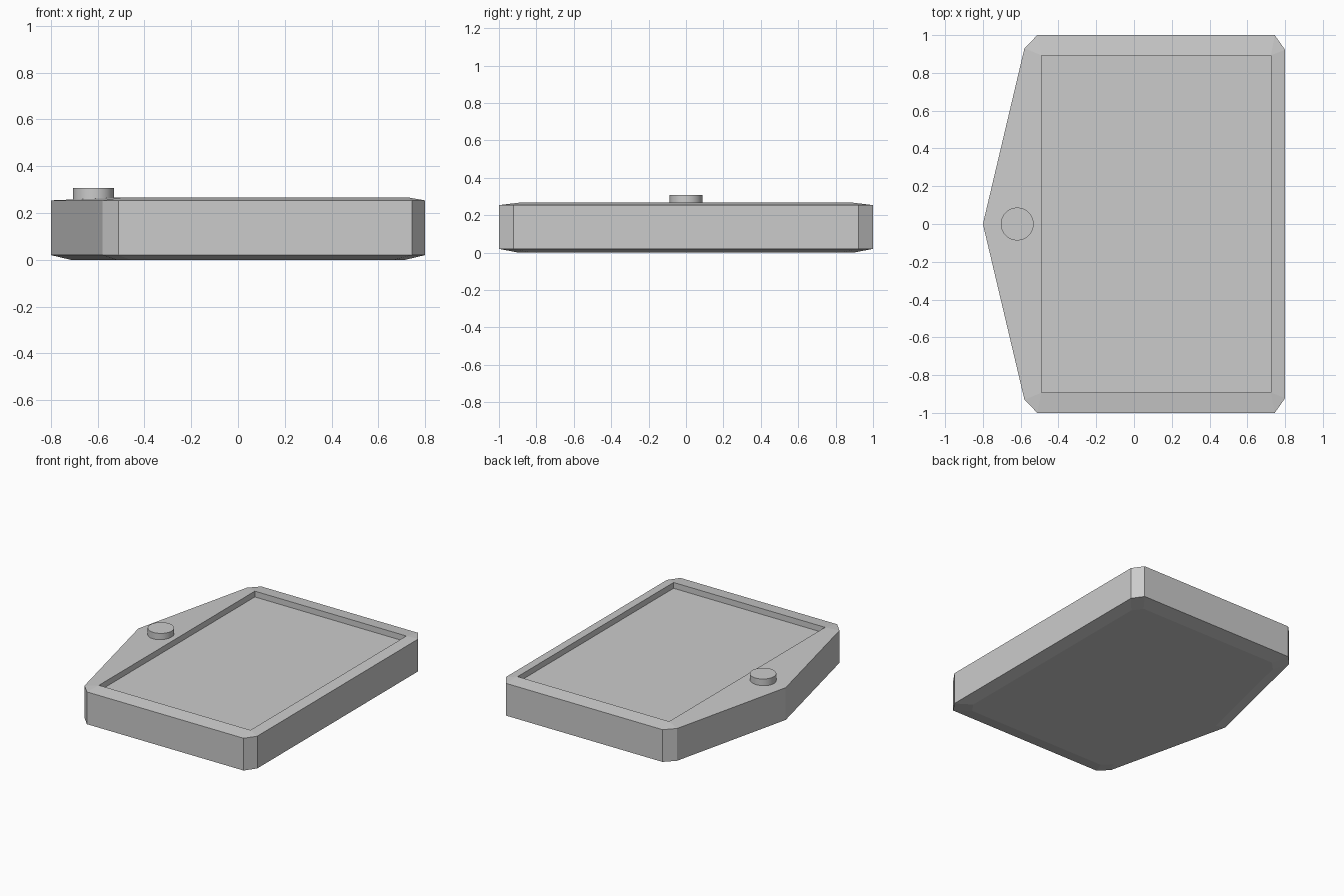
import bpy, bmesh, math

if "Cube" in bpy.data.objects:
    bpy.data.objects.remove(bpy.data.objects["Cube"])

SIDE_LOW, SIDE_TOP, RIM_Z, SCREEN_Z = 0.02, 0.254, 0.267, 0.225

# Half outline (x, y) from the pointed side round to the far side, then mirrored in y
half = [(-0.58, 0.93), (-0.512, 1.0), (0.745, 1.0), (0.8, 0.922)]
outline = [(-0.8, 0.0)] + half + [(x, -y) for x, y in reversed(half)]
# Screen opening; its first point is the middle of the side facing the tip
opening = [(-0.49, 0), (-0.49, 0.893), (0.725, 0.893), (0.725, -0.893), (-0.49, -0.893)]
nearest = [0, 1, 1, 2, 2, 3, 3, 4, 4]  # opening point joined to each outline point


def finish(bm, name):
    bmesh.ops.recalc_face_normals(bm, faces=bm.faces)
    mesh = bpy.data.meshes.new(name)
    bm.to_mesh(mesh)
    bm.free()
    obj = bpy.data.objects.new(name, mesh)
    bpy.context.collection.objects.link(obj)
    return obj


def ring(bm, points, z, scale=1.0):
    return [bm.verts.new((x * scale, y * scale, z)) for x, y in points]


def bridge(bm, a, b):
    for i in range(len(a)):
        j = (i + 1) % len(a)
        # shared points collapse a quad into a triangle
        bm.faces.new(list(dict.fromkeys([a[i], a[j], b[j], b[i]])))


# Case: tapered base, upright sides, sloping rim and recessed screen
bm = bmesh.new()
base = ring(bm, outline, 0.0, 0.895)
low = ring(bm, outline, SIDE_LOW)
top = ring(bm, outline, SIDE_TOP)
rim = ring(bm, opening, RIM_Z)
screen = ring(bm, opening, SCREEN_Z)
bm.faces.new(base)
bridge(bm, base, low)
bridge(bm, low, top)
bridge(bm, top, [rim[k] for k in nearest])
bridge(bm, rim, screen)
bm.faces.new(screen)
finish(bm, "tablet_case")

# Round button on the pointed side
bpy.ops.mesh.primitive_cylinder_add(vertices=48, radius=0.087, depth=0.058,
                                    location=(-0.618, 0, 0.279))
button = bpy.context.object
button.name = "round_button"
bpy.ops.object.shade_smooth_by_angle(angle=math.radians(30))
